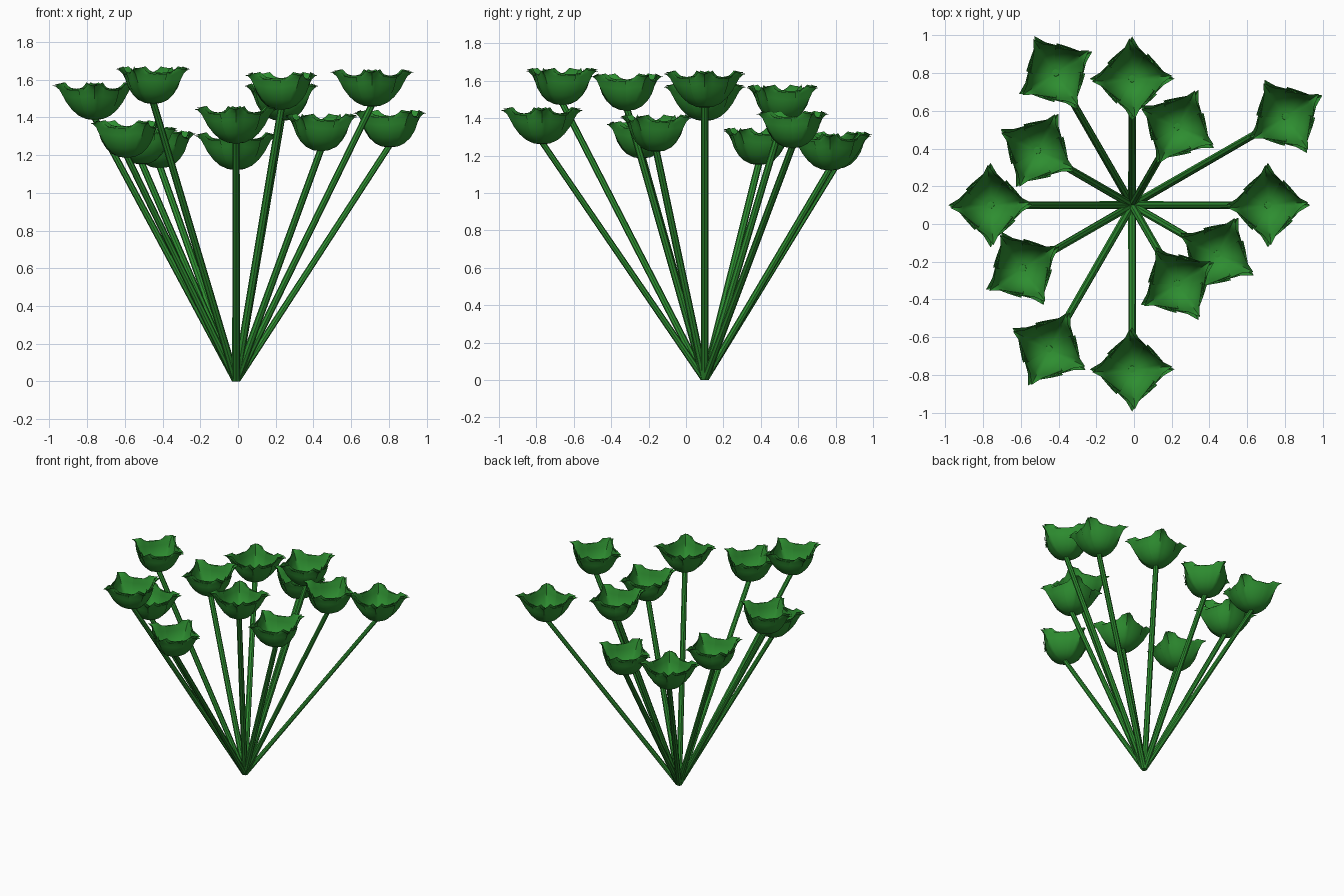
import bpy, bmesh, math
from mathutils import Vector

if "Cube" in bpy.data.objects:
    bpy.data.objects.remove(bpy.data.objects["Cube"])

green = bpy.data.materials.new("leaf_green")
green.diffuse_color = (0.027, 0.27, 0.03, 1)
green.use_nodes = True
green.node_tree.nodes["Principled BSDF"].inputs["Base Color"].default_value = green.diffuse_color

BASE = Vector((-0.01, 0.10, 0))
# stem reach and flower underside height, every 30 degrees from +x
REACH = [(.72, 1.455), (.94, 1.24), (.48, 1.38), (.67, 1.12),
         (.81, 1.13), (.58, 1.15), (.75, 1.385), (.67, 1.185),
         (.88, 1.47), (.87, 1.26), (.48, 1.44), (.52, 1.22)]
# petal profile along its middle: radius, height
PROFILE = [(.004, 0), (.045, .006), (.085, .024), (.12, .055), (.15, .095),
           (.168, .13), (.182, .16), (.197, .178), (.202, .181)]


def finish(bm, name, angle):
    mesh = bpy.data.meshes.new(name)
    bm.to_mesh(mesh)
    bm.free()
    mesh.materials.append(green)
    obj = bpy.data.objects.new(name, mesh)
    bpy.context.collection.objects.link(obj)
    bpy.context.view_layer.objects.active = obj
    obj.select_set(True)
    bpy.ops.object.shade_smooth_by_angle(angle=math.radians(angle))
    obj.select_set(False)
    return obj


def bump(x, centre, width):
    return math.exp(-((x - centre) / width) ** 2)


def add_petal(bm, turn, scale, lift, twist):
    """Cupped petal with a curled tip, one corner of the square flower."""
    rows, n = [], 20
    for i, (r, z) in enumerate(PROFILE):
        t = i / (len(PROFILE) - 1)
        row = []
        for j in range(n + 1):
            deg = -58 + 116 * j / n
            a = abs(deg)
            square = math.cos(math.pi / 4) / math.cos(math.radians(45 - a))
            rr = r * (1 - (1 - square) * t)
            rr += .022 * t ** 6 * bump(a, 0, 6)
            rr *= scale * (1 + twist * t * deg / 58)
            side = math.sin(math.radians(min(2 * a, 90)))
            zz = z * (1 - .13 * side * t) + .02 * t ** 4 * bump(a, 11, 6)
            th = math.radians(deg) + turn
            row.append(bm.verts.new((rr * math.cos(th), rr * math.sin(th), zz + lift)))
        rows.append(row)
    for lo, hi in zip(rows, rows[1:]):
        for j in range(n):
            bm.faces.new((lo[j], lo[j + 1], hi[j + 1], hi[j]))


def make_flower(name, pos, angle):
    bm = bmesh.new()
    for k in range(4):
        add_petal(bm, k * math.pi / 2, 1.0, 0, .05)          # outer petals
        add_petal(bm, k * math.pi / 2 + .07, .95, .008, -.05)  # inner petals
    obj = finish(bm, name, 40)
    obj.location = pos
    obj.rotation_euler.z = angle


def make_stem(name, top):
    bm = bmesh.new()
    rings = []
    for centre, r in ((BASE, .021), (top, .019)):
        rings.append([bm.verts.new(centre + Vector((r * math.cos(k * math.pi / 4),
                                                    r * math.sin(k * math.pi / 4), 0)))
                      for k in range(8)])
    for k in range(8):
        m = (k + 1) % 8
        bm.faces.new((rings[0][k], rings[0][m], rings[1][m], rings[1][k]))
    bm.faces.new(rings[0][::-1])
    bm.faces.new(rings[1])
    finish(bm, name, 30)


# twelve stems fanning out of one point, each with a flower
for i, (reach, height) in enumerate(REACH):
    ang = math.radians(30 * i)
    head = BASE + Vector((reach * math.cos(ang), reach * math.sin(ang), height))
    make_stem(f"stem_{i + 1}", head + Vector((0, 0, .012)))
    make_flower(f"flower_{i + 1}", head, ang)
